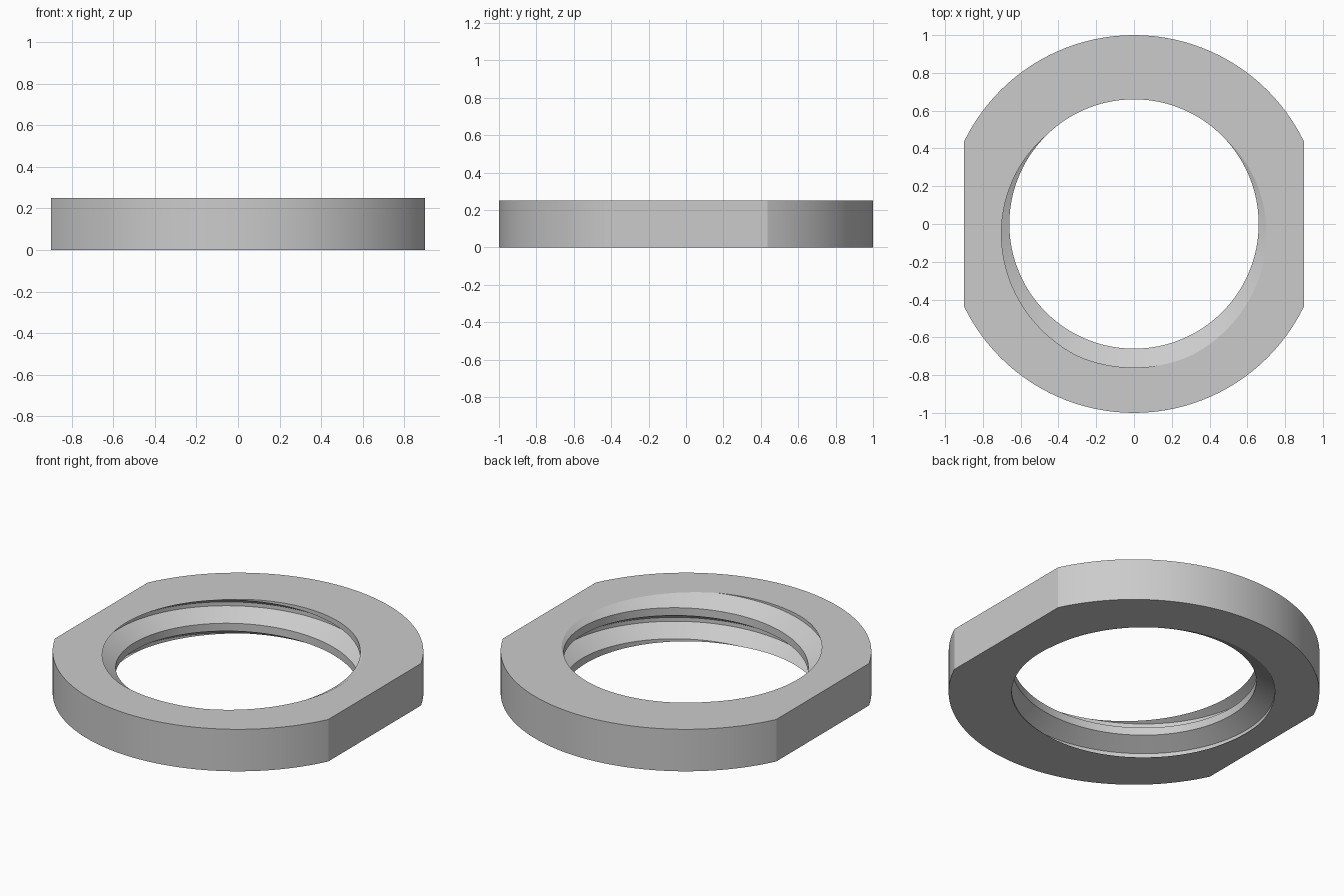
import bpy, bmesh
from math import cos, sin, radians, degrees, acos

cube = bpy.data.objects.get("Cube")
if cube:
    bpy.data.objects.remove(cube, do_unlink=True)

HEIGHT, OUTER, FLAT = 0.25, 1.0, 0.9
CREST, DEPTH, PITCH = 0.66, 0.1, 0.185


def crest_height(deg):
    """Height of the thread crest's centre line at an angle (right-handed)."""
    return HEIGHT + PITCH * (deg - 90) / 360


def bore_radius(deg, z):
    """Crest is a quarter of the pitch wide, the root an eighth."""
    u = ((z - crest_height(deg)) / PITCH) % 1
    t = (min(u, 1 - u) - 1 / 8) / (5 / 16)
    return CREST + DEPTH * max(0, min(1, t))


def section(deg):
    """Closed radial section: outer wall, then the thread from top to bottom."""
    a = radians(deg)
    outer = min(OUTER, FLAT / max(abs(cos(a)), 0.001))
    points = [(outer, 0), (outer, HEIGHT), (bore_radius(deg, HEIGHT), HEIGHT)]
    for turn in range(1, -4, -1):
        for step in (9 / 16, 7 / 16, 1 / 8, -1 / 8):
            z = crest_height(deg) + PITCH * (turn + step)
            z = max(0, min(HEIGHT, z))
            points.append((bore_radius(deg, z), z))
    points.append((bore_radius(deg, 0), 0))
    return [(r * cos(a), r * sin(a), z) for r, z in points]


# Sweep the section round the axis, with extra stations at the flat corners
corner = degrees(acos(FLAT / OUTER))
angles = sorted([i * 3 for i in range(121)]
                + [corner, 180 - corner, 180 + corner, 360 - corner])
bm = bmesh.new()
columns = [[bm.verts.new(p) for p in section(a)] for a in angles]
for c, d in zip(columns, columns[1:]):
    for i in range(len(c)):
        j = (i + 1) % len(c)
        bm.faces.new((c[i], d[i], d[j], c[j]))
bmesh.ops.remove_doubles(bm, verts=bm.verts, dist=0.0001)
bmesh.ops.dissolve_degenerate(bm, edges=bm.edges, dist=0.0001)
bmesh.ops.recalc_face_normals(bm, faces=bm.faces)

mesh = bpy.data.meshes.new("threaded_lock_ring")
bm.to_mesh(mesh)
bm.free()
ring = bpy.data.objects.new("threaded_lock_ring", mesh)
bpy.context.collection.objects.link(ring)

# Plain grey metal
grey = bpy.data.materials.new("plain_grey")
grey.use_nodes = True
colour = (0.6, 0.6, 0.6, 1)
grey.diffuse_color = colour
grey.node_tree.nodes["Principled BSDF"].inputs["Base Color"].default_value = colour
mesh.materials.append(grey)

bpy.ops.object.select_all(action='DESELECT')
ring.select_set(True)
bpy.context.view_layer.objects.active = ring
bpy.ops.object.shade_smooth_by_angle(angle=radians(25))
